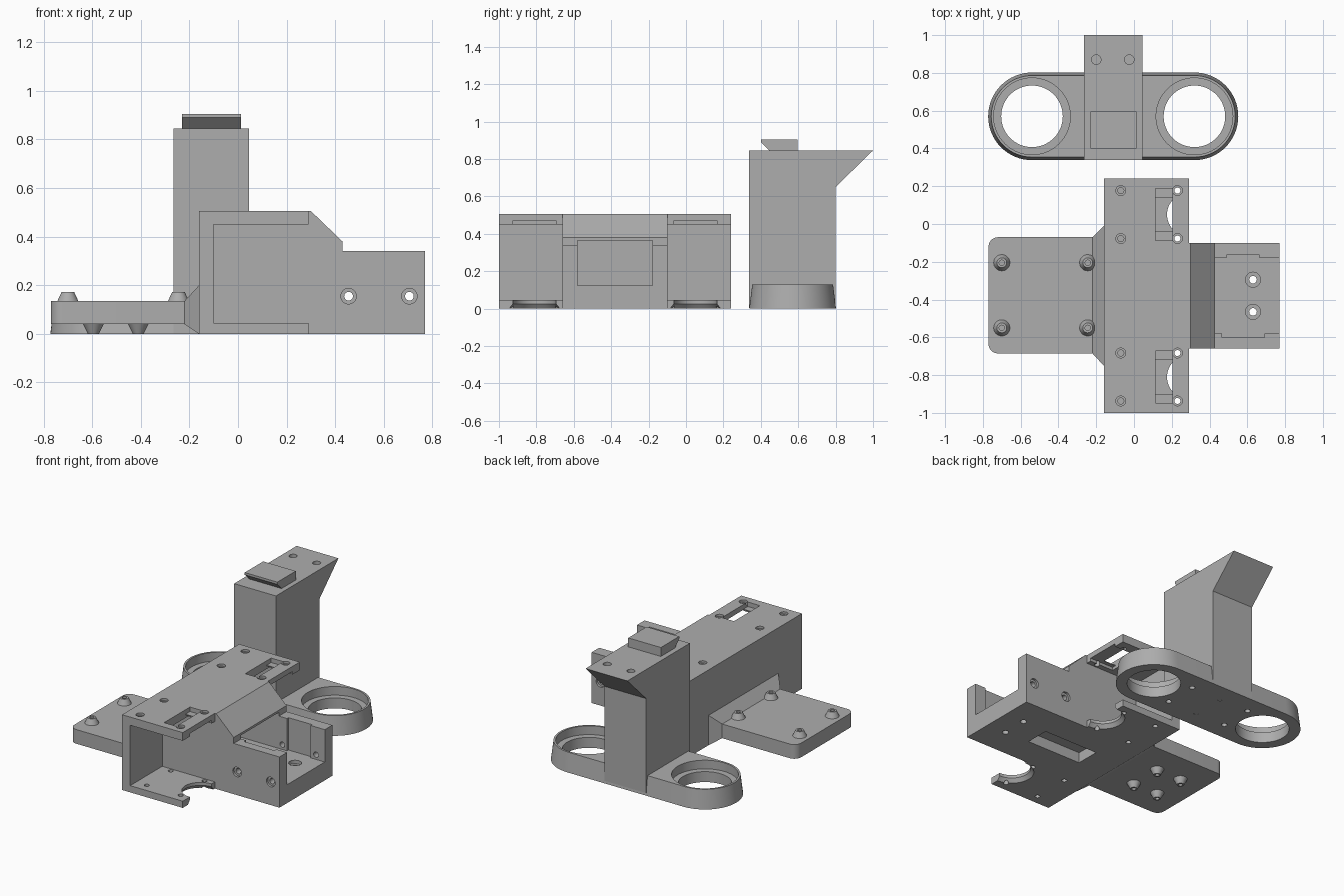
import bpy, bmesh, math
from mathutils import Matrix, Vector

if "Cube" in bpy.data.objects:
    bpy.data.objects.remove(bpy.data.objects["Cube"])

grey = bpy.data.materials.new("plain grey")
grey.use_nodes = True
tone = (0.42, 0.42, 0.42, 1)
grey.diffuse_color = tone
grey.node_tree.nodes["Principled BSDF"].inputs["Base Color"].default_value = tone
MID = -0.38            # middle of the bracket along y


def make(name, bm):
    bmesh.ops.recalc_face_normals(bm, faces=bm.faces)
    me = bpy.data.meshes.new(name)
    bm.to_mesh(me)
    bm.free()
    ob = bpy.data.objects.new(name, me)
    bpy.context.collection.objects.link(ob)
    me.materials.append(grey)
    return ob


def box(name, x0, x1, y0, y1, z0, z1):
    return prism(name, [(x0, z0), (x1, z0), (x1, z1), (x0, z1)], y0, y1, "y")


def prism(name, pts, a, b, axis):
    """Extrude a profile from a to b along x (yz profile), y (xz) or z (xy)."""
    place = {"x": lambda p: (a, *p), "y": lambda p: (p[0], a, p[1]), "z": lambda p: (*p, a)}[axis]
    bm = bmesh.new()
    face = bm.faces.new([bm.verts.new(place(p)) for p in pts])
    ext = bmesh.ops.extrude_face_region(bm, geom=[face])["geom"]
    step = Vector([b - a if axis == c else 0 for c in "xyz"])
    bmesh.ops.translate(bm, vec=step, verts=[v for v in ext if isinstance(v, bmesh.types.BMVert)])
    return make(name, bm)


def loft(name, low, high):
    """Bridge two matching loops of 3D points and cap both ends."""
    bm = bmesh.new()
    lo, hi = ([bm.verts.new(p) for p in loop] for loop in (low, high))
    bm.faces.new(lo)
    bm.faces.new(hi)
    for i in range(len(lo)):
        j = (i + 1) % len(lo)
        bm.faces.new((lo[i], lo[j], hi[j], hi[i]))
    return make(name, bm)


def cone(name, x, y, z0, z1, r0, r1, seg=32):
    bm = bmesh.new()
    bmesh.ops.create_cone(bm, cap_ends=True, segments=seg, radius1=r0, radius2=r1, depth=z1 - z0,
                          matrix=Matrix.Translation((x, y, (z0 + z1) / 2)))
    return make(name, bm)


def hole(x, y, z0, z1, r, seg=24):
    return cone("cutter", x, y, z0, z1, r, r, seg)


def side_hole(x, z, y0, y1, r):
    ob = hole(0, 0, -(y1 - y0) / 2, (y1 - y0) / 2, r)
    ob.data.transform(Matrix.Translation((x, (y0 + y1) / 2, z)) @ Matrix.Rotation(math.pi / 2, 4, "X"))
    return ob


def boolean(ob, others, op="DIFFERENCE"):
    for other in others:
        mod = ob.modifiers.new("cut", "BOOLEAN")
        mod.object, mod.operation, mod.solver = other, op, "EXACT"
    bpy.context.view_layer.update()
    me = bpy.data.meshes.new_from_object(ob.evaluated_get(bpy.context.evaluated_depsgraph_get()))
    ob.modifiers.clear()
    ob.data = me
    for other in others:
        bpy.data.objects.remove(other)
    me.materials.clear()
    me.materials.append(grey)


def smooth(ob):
    bpy.ops.object.select_all(action="DESELECT")
    ob.select_set(True)
    bpy.context.view_layer.objects.active = ob
    bpy.ops.object.shade_smooth_by_angle(angle=math.radians(25))


def arc(cx, cy, r, start, end, n):
    return [(cx + r * math.cos(math.radians(start + (end - start) * i / n)),
             cy + r * math.sin(math.radians(start + (end - start) * i / n))) for i in range(n + 1)]


# Bracket: C-shaped wings around a central housing with an open tray
body = prism("bracket_body", [(-0.16, 0), (0.29, 0), (0.29, 0.045), (-0.1, 0.045), (-0.1, 0.45),
                              (0.29, 0.45), (0.29, 0.505), (-0.16, 0.505)], -1, 0.24, "y")
housing = prism("housing", [(-0.13, 0), (0.77, 0), (0.77, 0.34), (0.43, 0.34), (0.43, 0.38),
                            (0.3, 0.505), (-0.13, 0.505)], MID - 0.28, MID + 0.28, "y")
boolean(body, [housing], "UNION")

# Cavity, tray notches and blind underside pocket
cuts = [prism("cutter", [(-0.08, 0.123), (0.9, 0.123), (0.9, 0.365), (0.43, 0.365), (0.33, 0.455),
                         (-0.08, 0.455)], MID - 0.2, MID + 0.2, "y"),
        box("cutter", 0.465, 0.69, MID - 0.22, MID - 0.1, 0.123, 0.5),
        box("cutter", 0.49, 0.665, MID + 0.1, MID + 0.215, 0.123, 0.5),
        box("cutter", 0.05, 0.45, MID - 0.08, MID + 0.08, -0.1, 0.07)]

# Screw holes in the tray floor and walls
for dy in (-0.085, 0.085):
    cuts += [hole(0.63, MID + dy, -0.1, 0.2, 0.02), hole(0.63, MID + dy, 0.1, 0.2, 0.04)]
for x in (0.455, 0.705):
    cuts += [side_hole(x, 0.155, -0.8, 0, 0.018),
             side_hole(x, 0.155, -0.7, -0.645, 0.032), side_hole(x, 0.155, -0.115, -0.05, 0.032)]

# Wing details, mirrored about the middle: switch slots, wheel arcs, screw holes
for side in (-1, 1):
    y = MID + side * 0.43
    cuts += [box("cutter", 0.115, 0.205, y - 0.137, y + 0.137, 0.475, 0.6),
             box("cutter", 0.115, 0.205, y - 0.09, y + 0.09, 0.4, 0.6),
             box("cutter", 0.115, 0.4, y - 0.115, y + 0.115, 0.4, 0.47),
             hole(0.29, y, -0.1, 0.1, 0.115, 48),
             cone("cutter", 0.29, y, -0.02, 0.025, 0.15, 0.115, 48)]
    for dy in (-0.127, 0.127):
        cuts += [hole(0.23, y + dy, -0.1, 0.6, 0.016), hole(-0.07, y + dy, 0.4, 0.6, 0.016),
                 hole(-0.02, y + dy, -0.1, 0.1, 0.016),
                 hole(-0.07, y + dy, 0.49, 0.6, 0.026), hole(0.23, y + dy, 0.49, 0.6, 0.026)]
boolean(body, cuts)
smooth(body)

# Flared joint between bracket and side plate
joint = loft("plate_joint",
             [(-0.22, -0.685, 0.04), (-0.22, -0.07, 0.04), (-0.22, -0.07, 0.135), (-0.22, -0.685, 0.135)],
             [(-0.16, -0.75, 0), (-0.16, -0.01, 0), (-0.16, -0.01, 0.2), (-0.16, -0.75, 0.2)])

# Side plate with rounded outer corners
plate = prism("side_plate", [(-0.22, -0.685), (-0.22, -0.07)] + arc(-0.72, -0.12, 0.05, 90, 180, 8)
              + arc(-0.72, -0.635, 0.05, 180, 270, 8), 0.04, 0.135, "z")
smooth(plate)

# Standoffs on top of the plate and feet beneath it
for x in (-0.7, -0.245):
    for y in (-0.205, -0.55):
        peg = cone("standoff", x, y, 0.135, 0.172, 0.043, 0.026)
        boolean(peg, [hole(x, y, 0.145, 0.2, 0.014)])
        smooth(peg)
for x in (-0.595, -0.41):
    for y in (MID - 0.11, MID + 0.11):
        foot = cone("plate_foot", x, y, 0, 0.04, 0.022, 0.042)
        boolean(foot, [hole(x, y, -0.05, 0.03, 0.013)])
        smooth(foot)

# Ring base: drafted stadium with two stepped rings
CY, LEFT, RIGHT = 0.57, -0.54, 0.32


def stadium(r, z):
    return [(*p, z) for p in arc(RIGHT, CY, r, -90, 90, 32) + arc(LEFT, CY, r, 90, 270, 32)]


base = loft("ring_base", stadium(0.232, 0), stadium(0.216, 0.128))
cuts = []
for x in (LEFT, RIGHT):
    cuts += [hole(x, CY, -0.1, 0.3, 0.163, 64), hole(x, CY, 0.07, 0.3, 0.203, 64)]
for x in (-0.33, -0.11, 0.11):
    cuts += [hole(x, CY + dy, -0.1, 0.04, 0.018) for dy in (-0.11, 0.11)]
boolean(base, cuts)
smooth(base)

# Column with a rear overhang and two top holes
column = prism("column", [(0.338, 0.05), (0.8, 0.05), (0.8, 0.65), (1, 0.845), (0.338, 0.845)],
               -0.265, 0.045, "x")
boolean(column, [hole(x, 0.87, 0.76, 0.9, 0.025) for x in (-0.2, -0.025)])
# Lower column foot, kept inside the base underside
column_foot = box("column_foot", -0.265, 0.045, 0.338, 0.8, 0.002, 0.05)

# Undercut latch on the column top
latch = prism("latch", [(0.445, 0.845), (0.595, 0.845), (0.595, 0.905), (0.4, 0.905), (0.4, 0.89)],
              -0.23, 0.012, "x")
